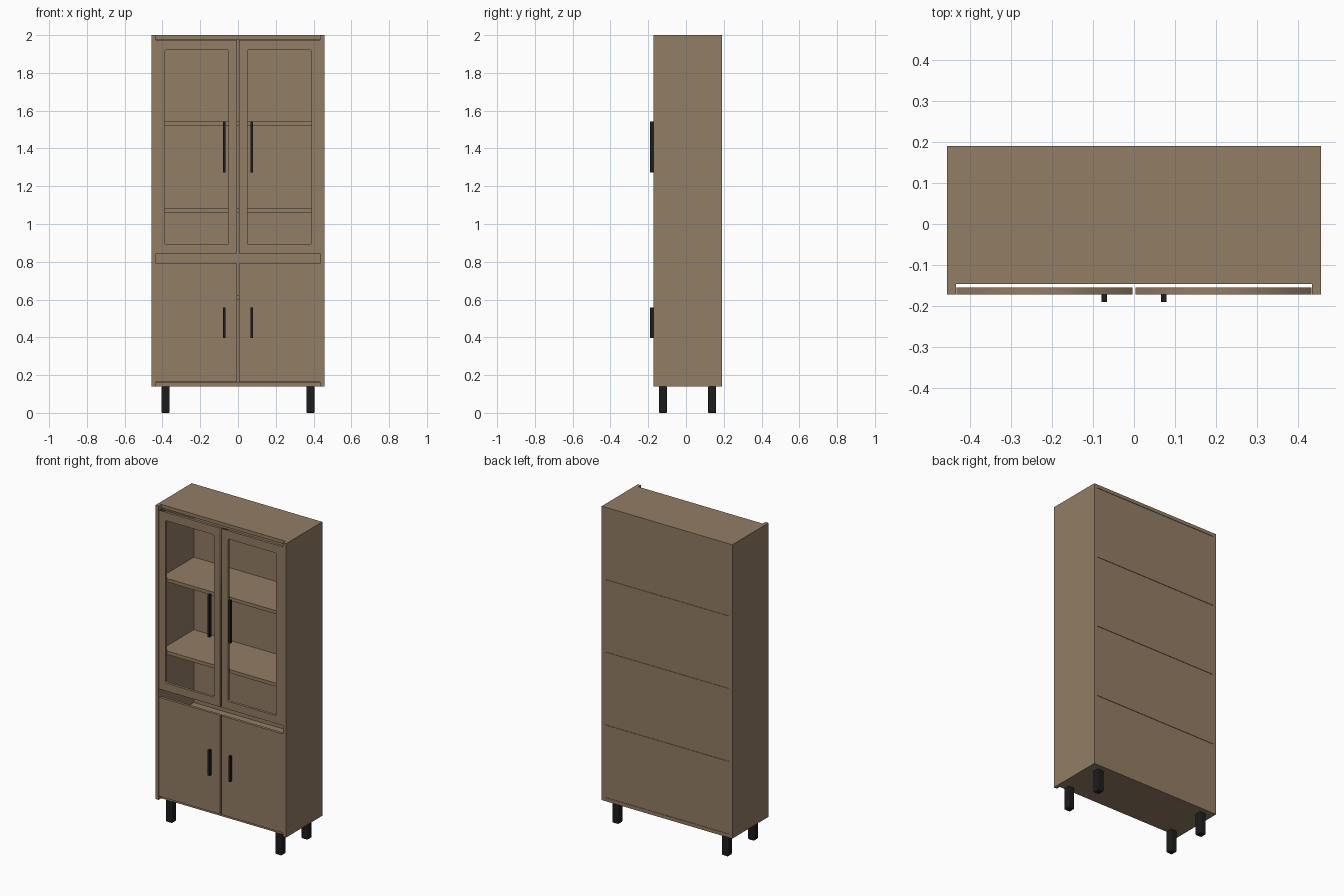
import bpy
import math

cube = bpy.data.objects.get("Cube")
if cube:
    bpy.data.objects.remove(cube, do_unlink=True)


def material(name, rgb):
    mat = bpy.data.materials.new(name)
    mat.use_nodes = True
    color = (*rgb, 1.0)
    mat.diffuse_color = color
    bsdf = next(n for n in mat.node_tree.nodes if n.type == 'BSDF_PRINCIPLED')
    bsdf.inputs["Base Color"].default_value = color
    return mat


WOOD = material("brown_wood", (0.29, 0.205, 0.13))
BLACK = material("black_metal", (0.012, 0.012, 0.012))


def box(name, xs, ys, zs, mat, bevel=0.0):
    """Axis-aligned box given by its extents along each axis."""
    spans = (xs, ys, zs)
    bpy.ops.mesh.primitive_cube_add(size=1, location=[(a + b) / 2 for a, b in spans])
    obj = bpy.context.object
    obj.name = name
    obj.scale = [abs(b - a) for a, b in spans]
    bpy.ops.object.transform_apply(location=False, rotation=False, scale=True)
    obj.data.materials.append(mat)
    if bevel:
        mod = obj.modifiers.new("rounded_edges", 'BEVEL')
        mod.width = bevel
        mod.segments = 3
        bpy.ops.object.shade_smooth_by_angle()
    return obj


def rounded_rect(x0, x1, z0, z1, r, steps=4):
    """Outline of a rectangle with rounded corners."""
    pts = []
    corners = [(x1 - r, z1 - r), (x0 + r, z1 - r), (x0 + r, z0 + r), (x1 - r, z0 + r)]
    for i, (cx, cz) in enumerate(corners):
        for k in range(steps + 1):
            a = math.pi / 2 * (i + k / steps)
            pts.append((cx + r * math.cos(a), cz + r * math.sin(a)))
    return pts


def framed_door(name, outer, inner, ys, mat):
    """Flat door with an open window, extruded from two outlines."""
    curve = bpy.data.curves.new(name, 'CURVE')
    curve.dimensions = '2D'
    curve.fill_mode = 'BOTH'
    curve.extrude = (ys[1] - ys[0]) / 2
    for pts in (outer, inner):
        spline = curve.splines.new('POLY')
        spline.points.add(len(pts) - 1)
        for p, (x, z) in zip(spline.points, pts):
            p.co = (x, z, 0, 1)
        spline.use_cyclic_u = True
    obj = bpy.data.objects.new(name, curve)
    bpy.context.collection.objects.link(obj)
    obj.rotation_euler.x = math.pi / 2
    obj.location.y = sum(ys) / 2
    bpy.ops.object.select_all(action='DESELECT')
    obj.select_set(True)
    bpy.context.view_layer.objects.active = obj
    bpy.ops.object.convert(target='MESH')
    obj = bpy.context.object
    obj.data.materials.clear()
    obj.data.materials.append(mat)


# Main dimensions
HALF, INNER = 0.457, 0.435
FRONT, BACK = -0.172, 0.19
BOTTOM, TOP, BOARD = 0.14, 2.0, 0.022
DEPTH = (-0.146, BACK)
DOOR = (FRONT, -0.155)

# Carcass boards: floor, three shelves and top
box("bottom_panel", (-INNER, INNER), DEPTH, (BOTTOM, BOTTOM + BOARD), WOOD)
box("top_panel", (-INNER, INNER), DEPTH, (TOP - BOARD, TOP), WOOD)
for label, top in (("lower", 0.622), ("middle", 1.083), ("upper", 1.542)):
    box(label + "_shelf", (-INNER, INNER), DEPTH, (top - BOARD, top), WOOD)

# Back panel, set slightly in
box("back_panel", (-INNER, INNER), (BACK - 0.01, BACK - 0.003),
    (BOTTOM + BOARD, TOP - BOARD), WOOD)

for side, s in (("left", 1), ("right", -1)):
    def span(a, b):
        return tuple(sorted((s * a, s * b)))

    box(side + "_side_panel", span(INNER, HALF), (FRONT, BACK), (BOTTOM, TOP), WOOD)

    # Doors, with an open band between the upper and lower pair
    door = span(0.004, 0.434)
    box(side + "_lower_door", door, DOOR, (0.164, 0.79), WOOD)
    x0, x1 = door
    outline = [(x0, 0.843), (x1, 0.843), (x1, 1.974), (x0, 1.974)]
    window = rounded_rect(*span(0.049, 0.388), 0.893, 1.921, 0.008)
    framed_door(side + "_upper_door", outline, window, DOOR, WOOD)

    # Bar handles
    for label, zs in (("upper", (1.273, 1.543)), ("lower", (0.397, 0.558))):
        box(f"{side}_{label}_handle", span(0.066, 0.079), (-0.19, FRONT), zs, BLACK)

    # Legs
    for label, ys in (("front", (-0.144, -0.101)), ("back", (0.117, 0.16))):
        box(f"{side}_{label}_leg", span(0.362, 0.405), ys, (0, BOTTOM), BLACK, bevel=0.005)
